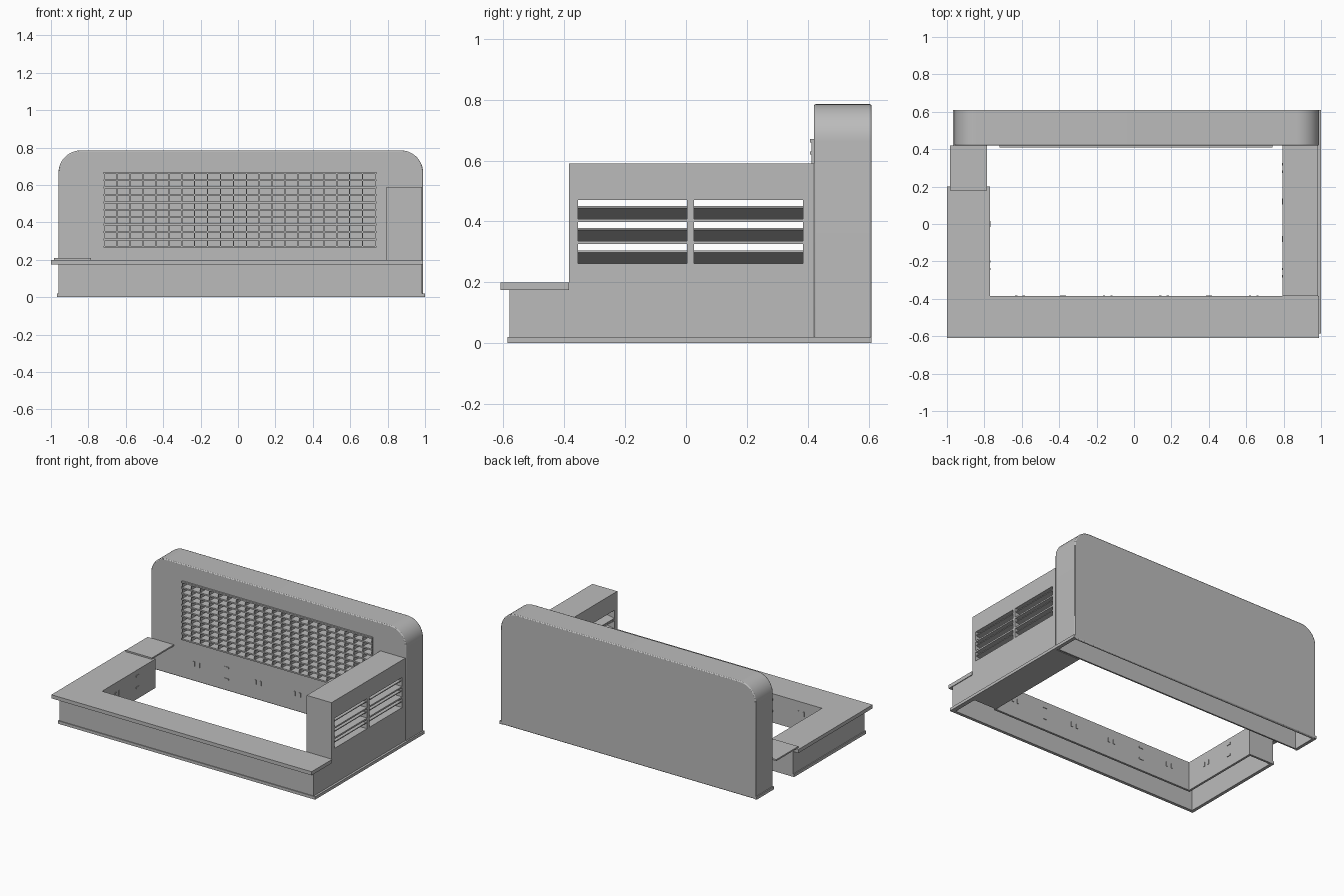
import bpy, bmesh, math
from mathutils import Matrix, Vector

cube = bpy.data.objects.get("Cube")
if cube:
    bpy.data.objects.remove(cube, do_unlink=True)

grey = bpy.data.materials.new("plain_grey")
grey.use_nodes = True
grey.diffuse_color = (0.5, 0.5, 0.5, 1)
grey.node_tree.nodes["Principled BSDF"].inputs["Base Color"].default_value = (0.5, 0.5, 0.5, 1)


def finish(name, bm):
    bmesh.ops.recalc_face_normals(bm, faces=bm.faces)
    mesh = bpy.data.meshes.new(name)
    bm.to_mesh(mesh)
    bm.free()
    mesh.materials.append(grey)
    obj = bpy.data.objects.new(name, mesh)
    bpy.context.collection.objects.link(obj)
    return obj


def add_box(bm, x, y, z):
    """Add a box spanning the given (low, high) ranges."""
    spans = (x, y, z)
    centre = Vector([(a + b) / 2 for a, b in spans])
    size = [b - a for a, b in spans]
    m = Matrix.Translation(centre) @ Matrix.Diagonal((*size, 1))
    return bmesh.ops.create_cube(bm, size=1, matrix=m)["verts"]


def boxes(name, *spans):
    bm = bmesh.new()
    for s in spans:
        add_box(bm, *s)
    return finish(name, bm)


def cut(obj, cutter):
    mod = obj.modifiers.new("cut", "BOOLEAN")
    mod.operation = "DIFFERENCE"
    mod.solver = "EXACT"
    mod.object = cutter
    cutter.hide_render = True
    cutter.hide_viewport = True
    cutter.display_type = "WIRE"


def arch(name, x0, x1, z0, z1, radius, y0, y1):
    """Upright panel with rounded upper corners."""
    pts = [(x0, z0), (x1, z0)]
    for cx, start in ((x1 - radius, 0), (x0 + radius, 90)):
        for i in range(13):
            a = math.radians(start + 7.5 * i)
            pts.append((cx + radius * math.cos(a), z1 - radius + radius * math.sin(a)))
    bm = bmesh.new()
    face = bm.faces.new([bm.verts.new((x, y0, z)) for x, z in pts])
    out = bmesh.ops.extrude_face_region(bm, geom=[face])["geom"]
    verts = [v for v in out if isinstance(v, bmesh.types.BMVert)]
    bmesh.ops.translate(bm, vec=(0, y1 - y0, 0), verts=verts)
    return finish(name, bm)


# Hollow back panel, open underneath, with a window for the grille
back = arch("back_panel", -0.96, 0.99, 0, 0.785, 0.12, 0.42, 0.61)
bevel = back.modifiers.new("soft_rim", "BEVEL")
bevel.width = 0.006
bevel.segments = 2
bevel.limit_method = "ANGLE"
bevel.angle_limit = math.radians(50)
cut(back, arch("back_cavity_cutter", -0.945, 0.975, -0.1, 0.77, 0.105, 0.435, 0.595))
cut(back, boxes("grille_cutter", ((-0.715, 0.735), (0.38, 0.5), (0.27, 0.665))))

# Grille: frame and crossed bars
GX, GZ = (-0.72, 0.74), (0.265, 0.67)
bm = bmesh.new()
cols, rows = 21, 10
for i in range(cols + 1):
    x = -0.715 + i * 1.45 / cols
    add_box(bm, (x - 0.003, x + 0.003), (0.412, 0.47), GZ)
for i in range(rows + 1):
    z = 0.27 + i * 0.395 / rows
    add_box(bm, GX, (0.408, 0.47), (z - 0.005, z + 0.005))
finish("grille", bm)

# Low bench walls: open beneath, outer and inner skins
T = 0.015
boxes("front_bench_walls",
      ((-0.96, 0.985), (-0.58, -0.58 + T), (0, 0.18)),
      ((-0.77 - T, 0.8), (-0.385 - T, -0.385), (0, 0.18)))
boxes("right_bench_walls",
      ((-0.96, -0.96 + T), (-0.58, 0.2), (0, 0.18)),
      ((-0.77 - T, -0.77), (-0.385, 0.2), (0, 0.18)),
      ((-0.96, -0.77), (0.2 - T, 0.2), (0, 0.18)))
boxes("left_corner_wall", ((0.97, 0.985), (-0.58, -0.385), (0, 0.18)))

# Bench tops
boxes("front_bench_top", ((-1, 0.99), (-0.61, -0.385), (0.175, 0.2)))
boxes("right_bench_top", ((-1, -0.77), (-0.385, 0.2), (0.175, 0.2)))
boxes("bridge_plate", ((-0.985, -0.785), (0.18, 0.42), (0.2, 0.21)))

# Tall side cabinet with two banks of through slots
cabinet = boxes("side_cabinet", ((0.795, 0.985), (-0.385, 0.42), (0, 0.59)))
banks = ((-0.355, 0.003), (0.027, 0.385))
levels = ((0.262, 0.325), (0.336, 0.398), (0.408, 0.47))
cut(cabinet, boxes("slot_cutter", *[((0.7, 1.1), y, z) for y in banks for z in levels]))

# Slanted louvre slats inside the slots
bm = bmesh.new()
for y in banks:
    for low, high in levels:
        for v in add_box(bm, (0.797, 0.98), y, (low, low + 0.006)):
            if v.co.x > 0.9:
                v.co.z += 0.036
finish("louvre_slats", bm)

# Skirting strips along the floor
boxes("skirting",
      ((-0.967, 1.0), (-0.586, -0.575), (0, 0.02)),
      ((0.98, 1.0), (-0.586, 0.61), (0, 0.02)),
      ((-0.967, -0.955), (-0.586, 0.2), (0, 0.02)),
      ((-0.967, -0.955), (0.42, 0.61), (0, 0.02)))

# Small paired fittings on the inward faces
bm = bmesh.new()


def fitting(along, wall, axis, stacked):
    for s in (-1, 1):
        a = along if stacked else along + s * 0.02
        z = 0.12 + (s * 0.04 if stacked else 0)
        w, h = (0.016, 0.006) if stacked else (0.006, 0.016)
        run, rise, depth = (a - w, a + w), (z - h, z + h), (wall - 0.004, wall + 0.004)
        add_box(bm, *((run, depth) if axis == "x" else (depth, run)), rise)


for wall in (-0.385, 0.42):
    for x, stacked in ((-0.61, 0), (-0.38, 1), (-0.14, 0), (0.16, 0), (0.4, 1), (0.64, 0)):
        fitting(x, wall, "x", stacked)
for y, stacked in ((0.3, 0), (0.12, 1), (-0.08, 1), (-0.26, 0)):
    fitting(y, 0.795, "y", stacked)
for y, stacked in ((0, 1), (-0.22, 0)):
    fitting(y, -0.77, "y", stacked)
finish("inner_fittings", bm)

# Smooth the rounded panel corners only
bpy.ops.object.select_all(action="DESELECT")
back.select_set(True)
bpy.context.view_layer.objects.active = back
bpy.ops.object.shade_smooth_by_angle(angle=math.radians(30))
